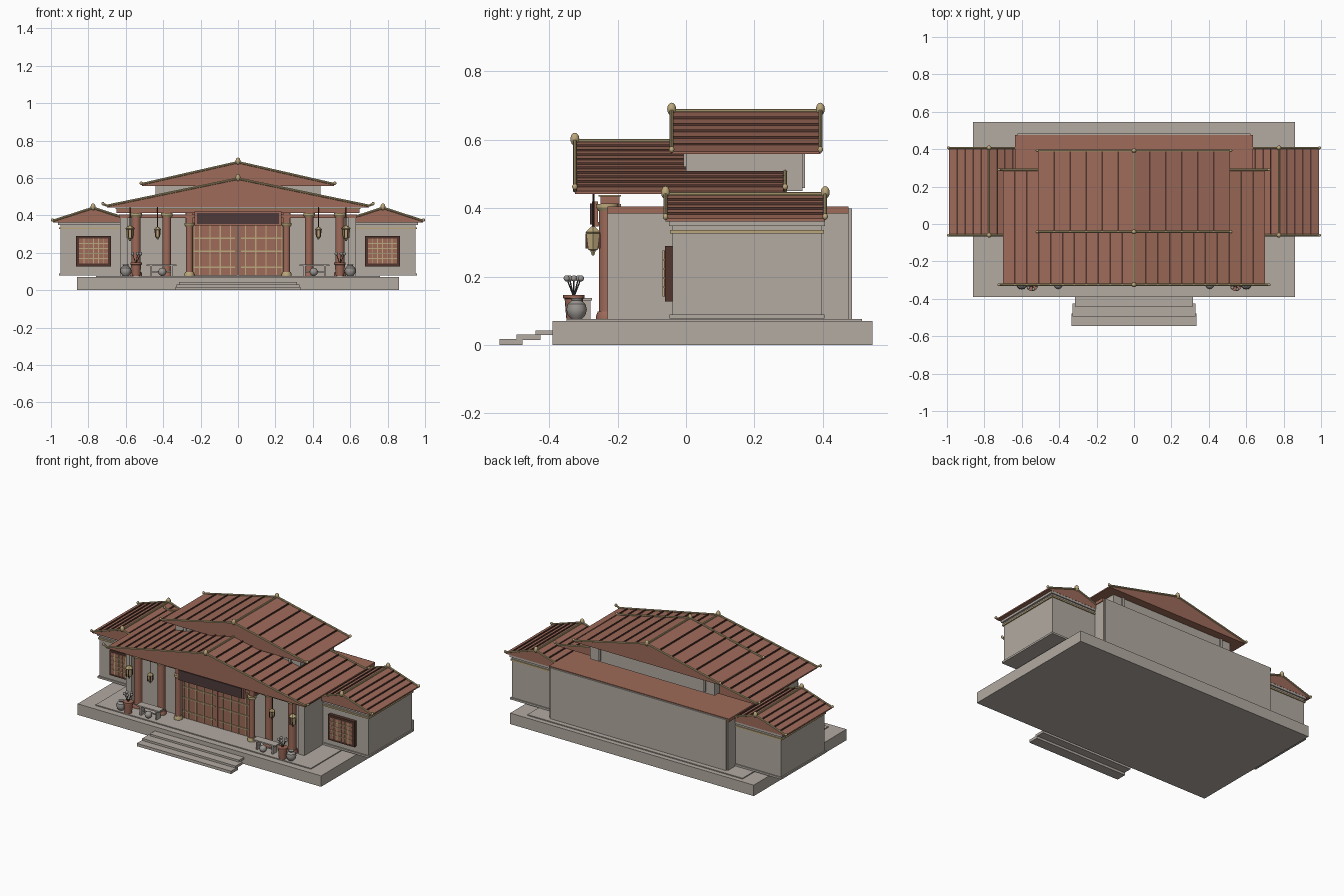
import bpy, bmesh, math
from mathutils import Vector

if "Cube" in bpy.data.objects:
    bpy.data.objects.remove(bpy.data.objects["Cube"])

def material(name, r, g, b):
    m = bpy.data.materials.new(name)
    m.diffuse_color = (r, g, b, 1)
    m.use_nodes = True
    m.node_tree.nodes["Principled BSDF"].inputs["Base Color"].default_value = m.diffuse_color
    return m

STONE = material("warm_grey_stone", 0.45, 0.405, 0.36)
CLAY = material("clay_brown", 0.34, 0.145, 0.10)
DARK = material("dark_brown", 0.085, 0.035, 0.026)
TAN = material("pale_gold", 0.50, 0.39, 0.20)
PLAQUE = material("dark_plum", 0.075, 0.042, 0.042)
JAR = material("jar_grey", 0.33, 0.31, 0.29)
PLANT = material("plant_dark", 0.07, 0.075, 0.08)

def finish(name, bm, mat, smooth=False):
    me = bpy.data.meshes.new(name)
    bmesh.ops.recalc_face_normals(bm, faces=bm.faces)
    bm.to_mesh(me)
    bm.free()
    me.materials.append(mat)
    ob = bpy.data.objects.new(name, me)
    bpy.context.collection.objects.link(ob)
    if smooth:
        bpy.ops.object.select_all(action='DESELECT')
        ob.select_set(True)
        bpy.context.view_layer.objects.active = ob
        bpy.ops.object.shade_smooth_by_angle()
    return ob

def boxes(name, mat, *ranges):
    """One object from boxes given as (x0, x1, y0, y1, z0, z1)."""
    bm = bmesh.new()
    for x0, x1, y0, y1, z0, z1 in ranges:
        vs = bmesh.ops.create_cube(bm, size=1)['verts']
        for v in vs:
            v.co = Vector((x0 + (v.co.x + .5) * (x1 - x0), y0 + (v.co.y + .5) * (y1 - y0),
                           z0 + (v.co.z + .5) * (z1 - z0)))
    return finish(name, bm, mat)

def lathe(name, mat, x, y, profile, sides=16):
    """Turned shape from (radius, z) pairs."""
    bm = bmesh.new()
    rings = [[bm.verts.new((x + r * math.cos(2 * math.pi * i / sides),
                            y + r * math.sin(2 * math.pi * i / sides), z))
              for i in range(sides)] for r, z in profile]
    for a, b in zip(rings, rings[1:]):
        for i in range(sides):
            j = (i + 1) % sides
            bm.faces.new((a[i], a[j], b[j], b[i]))
    bm.faces.new(rings[0])
    bm.faces.new(rings[-1])
    return finish(name, bm, mat, True)

def rods(name, mat, r, *segments):
    bm = bmesh.new()
    for a, b in segments:
        a, b = Vector(a), Vector(b)
        d = b - a
        mtx = d.to_track_quat('Z', 'Y').to_matrix().to_4x4()
        mtx.translation = (a + b) / 2
        bmesh.ops.create_cone(bm, cap_ends=True, segments=8, radius1=r, radius2=r,
                              depth=d.length, matrix=mtx)
    return finish(name, bm, mat, True)

def balls(name, mat, *items):
    """Ellipsoids given as (x, y, z, radius, height factor)."""
    bm = bmesh.new()
    for x, y, z, r, k in items:
        vs = bmesh.ops.create_uvsphere(bm, u_segments=12, v_segments=8, radius=r)['verts']
        for v in vs:
            v.co = Vector((x + v.co.x, y + v.co.y, z + v.co.z * k))
    return finish(name, bm, mat, True)

def gable_roof(name, cx, half, y0, y1, eave, apex, ribs, tip):
    """Solid gable with ribs parallel to the ridge, edge trim and finials."""
    bm = bmesh.new()
    prof = [(-half, eave), (half, eave), (half, eave + .008), (0, apex), (-half, eave + .008)]
    a, b = [[bm.verts.new((cx + x, y, z)) for x, z in prof] for y in (y0, y1)]
    bm.faces.new(a)
    bm.faces.new(b)
    for i in range(5):
        j = (i + 1) % 5
        bm.faces.new((a[i], a[j], b[j], b[i]))
    finish(name, bm, CLAY)
    step = half / ribs
    drop = (apex - eave - .008) / half
    boxes(name + "_ribs", DARK, *[
        (cx + s * i * step - .004, cx + s * i * step + .004, y0 + .004, y1 - .004,
         apex - drop * i * step - .004, apex - drop * i * step + .006)
        for s in (-1, 1) for i in range(1, ribs)])
    segs, ends = [((cx, y0, apex + .003), (cx, y1, apex + .003))], []
    for y in (y0, y1):
        ends.append((cx, y, apex + .008, .013, 1.45))
        for s in (-1, 1):
            edge = (cx + s * half, y, eave + .01)
            end = (cx + s * (half + tip), y, eave + .012 + tip * .4)
            segs += [((cx, y, apex + .003), edge), (edge, end)]
            ends.append((*end, .008, 1.15))
    rods(name + "_edge_trim", TAN, .006, *segs)
    balls(name + "_finials", TAN, *ends)

# Platform and steps
boxes("platform", STONE, (-.86, .86, -.39, .545, 0, .07))
boxes("floor_slab", STONE, (-.76, .76, -.35, .515, .07, .076))
boxes("front_steps", STONE, (-.333, .333, -.545, -.478, 0, .018),
      (-.33, .33, -.495, -.425, .015, .031), (-.315, .315, -.44, -.39, .029, .043))

# Main hall
boxes("hall_walls", STONE, (-.622, .622, -.19, .485, .07, .40))
boxes("hall_side_piers", STONE, (-.63, -.59, -.23, .475, .07, .385), (.59, .63, -.23, .475, .07, .385))
boxes("hall_top_slab", CLAY, (-.635, .635, -.23, .475, .385, .405))
boxes("porch_beam", CLAY, (-.65, .65, -.25, -.195, .412, .437))
boxes("porch_beam_cap", TAN, (-.655, .655, -.256, -.19, .434, .439))

# Upper storey and the two hall roofs
boxes("upper_walls", STONE, (-.44, .44, 0, .34, .45, .572))
boxes("upper_wall_posts", STONE, *[(s * .37 - .008, s * .37 + .008, -.008, .348, .46, .565) for s in (-1, 1)])
gable_roof("lower_roof", 0, .70, -.325, .29, .442, .594, 11, .022)
gable_roof("upper_roof", 0, .513, -.042, .393, .558, .682, 6, .005)

# Double door with lattice
boxes("door_panels", CLAY, (-.25, -.002, -.206, -.19, .078, .36), (.002, .25, -.206, -.19, .078, .36))
boxes("door_lintel", CLAY, (-.28, .28, -.215, -.19, .36, .412))
lattice = [(x - .003, x + .003, -.211, -.205, .08, .356)
           for x in [s * v for s in (-1, 1) for v in (.04, .095, .15, .205, .235)]]
for s in (-1, 1):
    lattice += [(min(s * .015, s * .245), max(s * .015, s * .245), -.212, -.205, z, z + .006)
                for z in (.12, .205, .275)]
boxes("door_lattice", TAN, *lattice)

# Plaque over the door
boxes("plaque_frame", CLAY, (-.232, .232, -.275, -.257, .347, .42))
boxes("plaque_board", PLAQUE, (-.22, .22, -.281, -.274, .353, .414))

# Columns, hanging lanterns, benches, pots on both sides
for s, side in ((-1, "left"), (1, "right")):
    for x, r, n in ((.26, .019, "door"), (.38, .023, "inner"), (.545, .025, "outer")):
        top = .36 if n == "door" else .412
        lathe(f"{side}_{n}_column", CLAY, s * x, -.23, [(r, .076), (r, top)])
        lathe(f"{side}_{n}_column_base", TAN if n == "door" else CLAY, s * x, -.23,
              [(r + .008, .076), (r + .008, .085), (r + .003, .098)])
        lathe(f"{side}_{n}_column_cap", TAN, s * x, -.23,
              [(r + .002, top - .02), (r + .008, top - .01), (r + .008, top)])
    boxes(f"{side}_door_post", CLAY, (s * .26 - .018, s * .26 + .018, -.235, -.2, .36, .412))

    for x, y, k in ((.43, -.27, .9), (.578, -.272, 1.15)):
        z = .305
        lathe(f"{side}_lantern_body", TAN, s * x, y,
              [(.004, z - .037 * k), (.009, z - .025 * k), (.015 * k, z - .022 * k),
               (.018 * k, z + .018 * k), (.022 * k, z + .022 * k), (.006, z + .036 * k)], 6)
        boxes(f"{side}_lantern_bars", DARK, *[
            (s * x + dx - .002, s * x + dx + .002, y - .019 * k, y + .019 * k, z - .02 * k, z + .018 * k)
            for dx in (-.008, .008)])
        rods(f"{side}_lantern_hanger", DARK, .002, ((s * x, y, z + .03), (s * x, y, .445)))

    c = s * .41
    boxes(f"{side}_bench", STONE, (c - .08, c + .08, -.325, -.275, .13, .138),
          (c - .06, c - .05, -.32, -.28, .076, .13), (c + .05, c + .06, -.32, -.28, .076, .13),
          (c - .05, c + .05, -.303, -.297, .095, .102))
    balls(f"{side}_small_jar", JAR, (s * .405, -.325, .098, .022, 1))
    lathe(f"{side}_round_jar", JAR, s * .60, -.32,
          [(.014, .074), (.026, .088), (.030, .104), (.026, .12), (.014, .13), (.017, .137)], 12)
    px, py = s * .545, -.328
    lathe(f"{side}_plant_pot", CLAY, px, py, [(.022, .076), (.027, .135), (.031, .137), (.031, .147)])
    heads = [(px + .024 * math.cos(t), py + .022 * math.sin(t), .195) for t in
             [i * math.tau / 5 for i in range(5)]]
    rods(f"{side}_plant_stems", PLANT, .002, *[((px, py, .14), h) for h in heads])
    balls(f"{side}_plant_heads", JAR, *[(*h, .009, 1) for h in heads])

    # Side wing
    def wing(name, mat, *items):
        boxes(f"{side}_wing_{name}", mat, *[
            (min(s * a, s * b), max(s * a, s * b), *rest) for a, b, *rest in items])
    wing("walls", STONE, (.61, .95, -.04, .398, .078, .368))
    wing("base_course", STONE, (.61, .958, -.048, .405, .078, .09))
    wing("cornice", TAN, (.61, .957, -.047, .404, .326, .336))
    wing("upper_cornice", STONE, (.61, .962, -.05, .406, .348, .366))
    wing("window_frame", DARK, (.68, .865, -.062, -.04, .128, .29))
    wing("window_panel", CLAY, (.695, .85, -.065, -.06, .142, .277))
    bars = [(.695 + .155 * i / 6 - .0022, .695 + .155 * i / 6 + .0022, -.068, -.064, .142, .277)
            for i in range(1, 6)]
    bars += [(.695, .85, -.068, -.064, .142 + .135 * i / 5 - .0022, .142 + .135 * i / 5 + .0022)
             for i in range(1, 5)]
    wing("window_lattice", TAN, *bars)
    gable_roof(f"{side}_wing_roof", s * .775, .213, -.06, .407, .362, .438, 5, .004)
